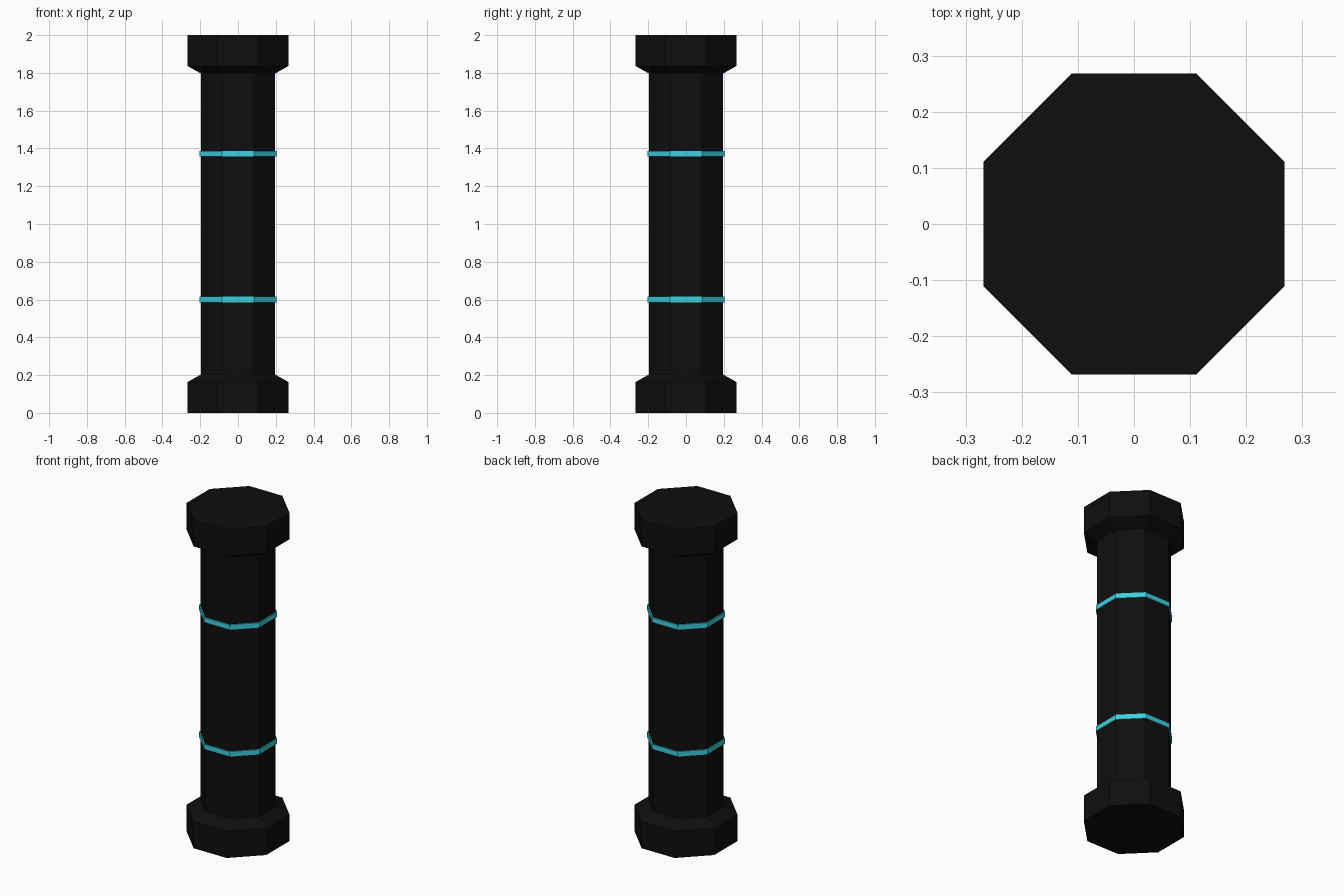
import bpy, bmesh, math

if "Cube" in bpy.data.objects:
    bpy.data.objects.remove(bpy.data.objects["Cube"])

def material(name, rgb):
    m = bpy.data.materials.new(name)
    m.diffuse_color = (*rgb, 1)
    m.use_nodes = True
    m.node_tree.nodes["Principled BSDF"].inputs["Base Color"].default_value = m.diffuse_color
    return m

black = material("matte black", (0.0045, 0.0045, 0.0045))
cyan = material("glowing cyan", (0.045, 0.64, 0.74))

def octagon_lathe(name, profile, mat):
    """Stack octagon rings from (apothem, z) pairs, flat sides facing the axes."""
    bm = bmesh.new()
    rings = []
    for a, z in profile:
        r = a / math.cos(math.pi / 8)
        rings.append([bm.verts.new((r * math.cos((i + .5) * math.pi / 4),
                                    r * math.sin((i + .5) * math.pi / 4), z))
                      for i in range(8)])
    for lo, hi in zip(rings, rings[1:]):
        for i in range(8):
            j = (i + 1) % 8
            bm.faces.new((lo[i], lo[j], hi[j], hi[i]))
    bm.faces.new(rings[0][::-1])
    bm.faces.new(rings[-1])
    bmesh.ops.recalc_face_normals(bm, faces=bm.faces)
    me = bpy.data.meshes.new(name)
    bm.to_mesh(me)
    bm.free()
    me.materials.append(mat)
    ob = bpy.data.objects.new(name, me)
    bpy.context.collection.objects.link(ob)
    return ob

# Column with chamfered base and capital in one closed body
octagon_lathe("column", [(0.268, 0), (0.268, 0.163), (0.197, 0.203),
                         (0.197, 1.797), (0.268, 1.837), (0.268, 2)], black)

# Thin light bands around the shaft
for name, z in (("lower_band", 0.60), ("upper_band", 1.372)):
    octagon_lathe(name, [(0.204, z - 0.015), (0.204, z + 0.015)], cyan)
